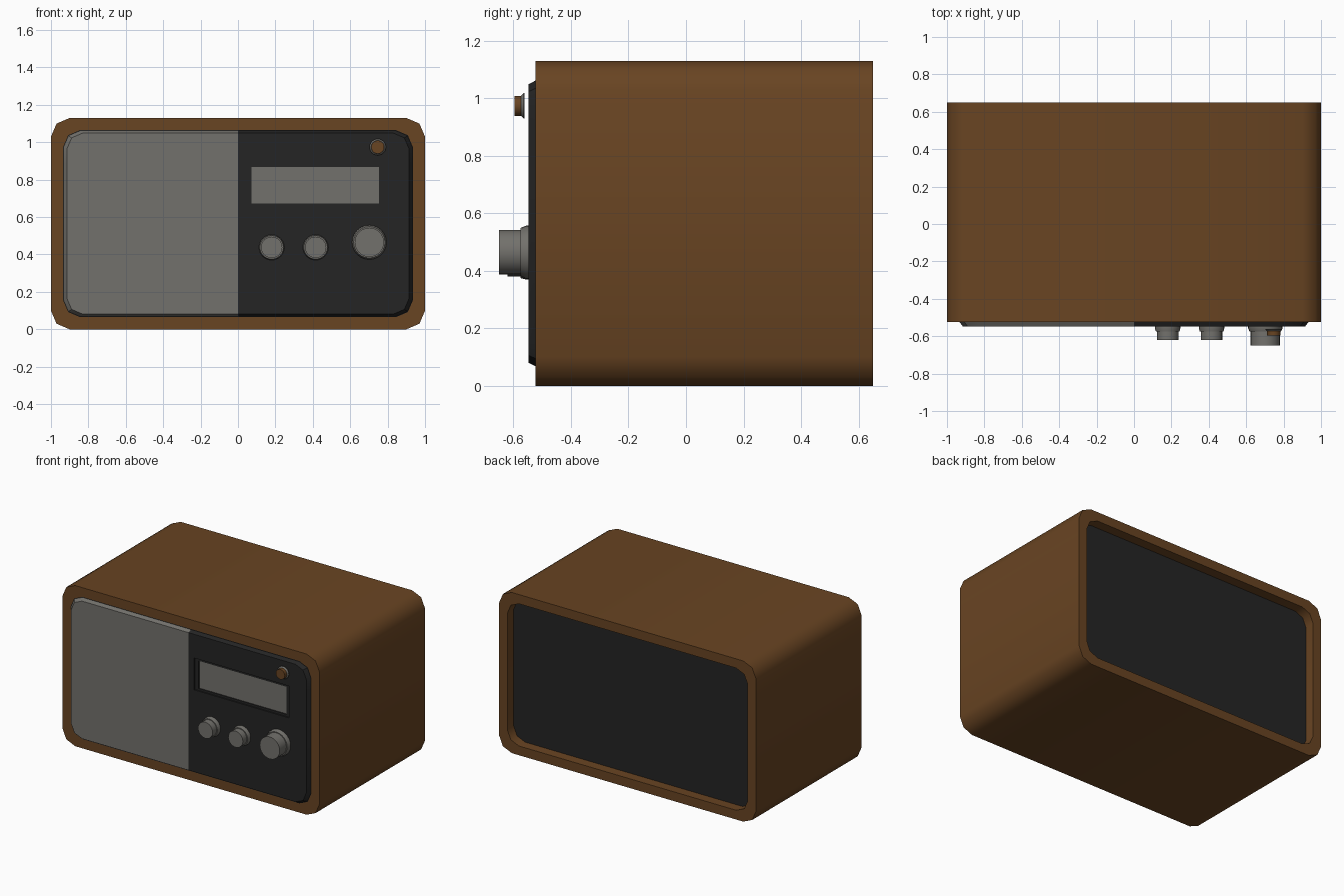
import bpy, bmesh, math
from mathutils import Vector

cube = bpy.data.objects.get("Cube")
if cube:
    bpy.data.objects.remove(cube, do_unlink=True)


def material(name, rgb):
    m = bpy.data.materials.new(name)
    m.use_nodes = True
    m.diffuse_color = (*rgb, 1)
    bsdf = next(n for n in m.node_tree.nodes if n.type == 'BSDF_PRINCIPLED')
    bsdf.inputs["Base Color"].default_value = (*rgb, 1)
    return m


WOOD = material("brown wood", (0.14, 0.058, 0.016))
DARK = material("charcoal", (0.018, 0.018, 0.018))
GREY = material("warm grey", (0.17, 0.165, 0.15))

MID = 0.565  # height of the cabinet's centre line


def rounded(y, hx, hz, c):
    """Rectangle ring with two-step chamfered corners."""
    pts = []
    for sx, sz in ((1, 1), (-1, 1), (-1, -1), (1, -1)):
        corner = [(0, c), (0.3 * c, 0.3 * c), (c, 0)]
        if sx != sz:
            corner.reverse()
        pts += [Vector((sx * (hx - a), y, MID + sz * (hz - b))) for a, b in corner]
    return pts


def circle(y, r, x, z, n=24):
    return [Vector((x + r * math.cos(t), y, z + r * math.sin(t)))
            for t in (math.tau * i / n for i in range(n))]


def loft(rings):
    """Skin a closed shell through rings, capped at both ends."""
    bm = bmesh.new()
    loops = [[bm.verts.new(p) for p in ring] for ring in rings]
    n = len(loops[0])
    for a, b in zip(loops, loops[1:]):
        for i in range(n):
            j = (i + 1) % n
            bm.faces.new((a[i], a[j], b[j], b[i]))
    bm.faces.new(loops[0])
    bm.faces.new(loops[-1])
    bmesh.ops.recalc_face_normals(bm, faces=bm.faces)
    return bm


def finish(name, bm, mats, rule=None, angle=50):
    if rule:
        for f in bm.faces:
            f.material_index = rule(f)
    me = bpy.data.meshes.new(name)
    bm.to_mesh(me)
    bm.free()
    for m in mats:
        me.materials.append(m)
    me.shade_smooth()
    me.set_sharp_from_angle(angle=math.radians(angle))
    ob = bpy.data.objects.new(name, me)
    bpy.context.collection.objects.link(ob)
    return ob


# Wooden cabinet with a recessed dark back
FRONT, BACK, RECESS = -0.523, 0.65, 0.58
cabinet = loft([rounded(RECESS, 0.935, 0.5, 0.09),
                rounded(BACK, 0.935, 0.5, 0.09),
                rounded(BACK, 1.0, 0.565, 0.1),
                rounded(FRONT, 1.0, 0.565, 0.1),
                rounded(FRONT, 0.935, 0.5, 0.09)])
finish("cabinet", cabinet, [WOOD, DARK], lambda f: int(len(f.verts) > 4))

# Front panel: grey speaker half, dark control half, sunken display
FACE = -0.548
panel = loft([rounded(FRONT + 0.002, 0.935, 0.498, 0.09),
              rounded(FACE, 0.915, 0.484, 0.085)])
cuts = [((0, 0, 0), (1, 0, 0)), ((0.043, 0, 0), (1, 0, 0)), ((0.78, 0, 0), (1, 0, 0)),
        ((0, 0, 0.658), (0, 0, 1)), ((0, 0, 0.882), (0, 0, 1))]
for co, no in cuts:
    bmesh.ops.bisect_plane(panel, geom=panel.verts[:] + panel.edges[:] + panel.faces[:],
                           plane_co=co, plane_no=no)
panel.normal_update()
display = min((f for f in panel.faces if f.normal.y < -0.99),
              key=lambda f: (f.calc_center_median() - Vector((0.41, FACE, 0.77))).length)
bmesh.ops.inset_individual(panel, faces=[display], thickness=0.001, depth=-0.008)
bmesh.ops.inset_individual(panel, faces=[display], thickness=0.02, depth=0)
for v in display.verts:
    v.co.x += 0.014 if v.co.x < 0.41 else -0.01
bmesh.ops.inset_individual(panel, faces=[display], thickness=0.001, depth=-0.006)
finish("front_panel", panel, [DARK, GREY],
       lambda f: int(f is display or f.calc_center_median().x < 0), angle=30)


# Control knobs: flared collar and cylindrical grip
def knob(name, x, z, r_collar, r_grip, tip):
    finish(name, loft([circle(FACE + 0.002, r_collar, x, z),
                       circle(FACE - 0.009, r_collar, x, z),
                       circle(FACE - 0.028, r_grip + 0.006, x, z),
                       circle(FACE - 0.028, r_grip, x, z),
                       circle(tip, r_grip, x, z)]), [GREY], angle=30)


knob("tone_knob", 0.18, 0.438, 0.068, 0.057, -0.62)
knob("volume_knob", 0.415, 0.438, 0.068, 0.057, -0.62)
knob("tuning_knob", 0.702, 0.465, 0.092, 0.078, -0.65)

# Power button: grey flange with a brown cap
BX, BZ = 0.747, 0.974
finish("button_flange", loft([circle(-0.561, 0.044, BX, BZ),
                              circle(-0.565, 0.044, BX, BZ),
                              circle(-0.573, 0.036, BX, BZ)]), [GREY], angle=30)
finish("button_cap", loft([circle(-0.572, 0.035, BX, BZ),
                           circle(-0.597, 0.035, BX, BZ)]), [WOOD], angle=30)
